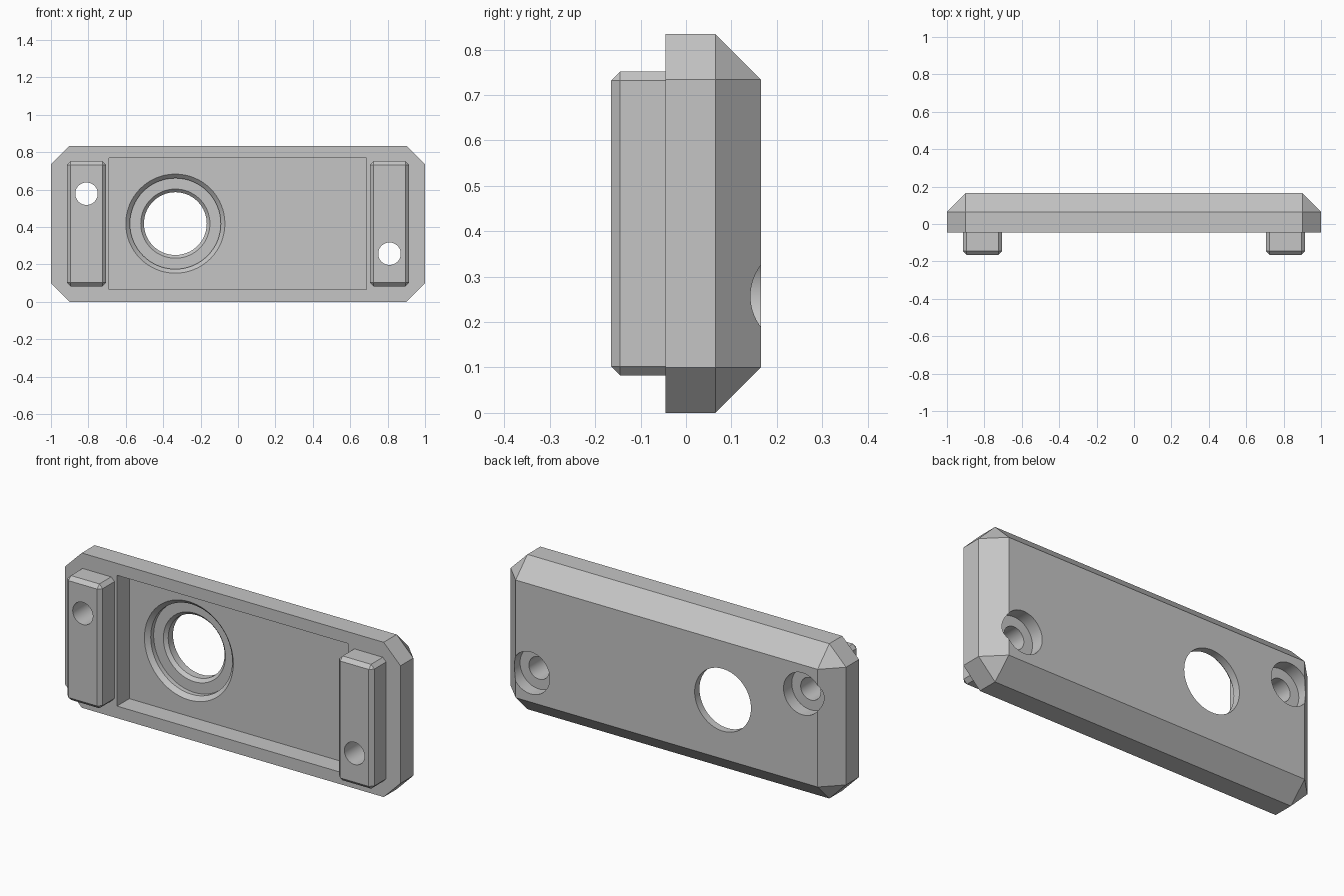
import bpy, bmesh, math

cube = bpy.data.objects.get("Cube")
if cube:
    bpy.data.objects.remove(cube)

grey = bpy.data.materials.new("plain grey")
grey.use_nodes = True
colour = (0.56, 0.56, 0.56, 1)
grey.diffuse_color = colour
grey.node_tree.nodes["Principled BSDF"].inputs["Base Color"].default_value = colour


def add_object(name, bm):
    bmesh.ops.recalc_face_normals(bm, faces=bm.faces)
    mesh = bpy.data.meshes.new(name)
    bm.to_mesh(mesh)
    bm.free()
    mesh.materials.append(grey)
    obj = bpy.data.objects.new(name, mesh)
    bpy.context.collection.objects.link(obj)
    return obj


def chamfered_block(name, cx, cz, half_x, half_z, y_flat, y_shoulder, y_face, cut):
    """Octagonal slab whose far face shrinks to a rectangle, with corner triangles."""
    bm = bmesh.new()
    for sx in (-1, 1):
        for sz in (-1, 1):
            for dx, dz, ys in ((0, cut, (y_flat, y_shoulder)),
                               (cut, 0, (y_flat, y_shoulder)),
                               (cut, cut, (y_face,))):
                for y in ys:
                    bm.verts.new((cx + sx * (half_x - dx), y, cz + sz * (half_z - dz)))
    bmesh.ops.convex_hull(bm, input=bm.verts)
    bmesh.ops.dissolve_limit(bm, angle_limit=0.01, verts=bm.verts, edges=bm.edges)
    return add_object(name, bm)


def box(name, x0, x1, y0, y1, z0, z1):
    bm = bmesh.new()
    bmesh.ops.create_cube(bm, size=1)
    for v in bm.verts:
        v.co = (x1 if v.co.x > 0 else x0, y1 if v.co.y > 0 else y0, z1 if v.co.z > 0 else z0)
    return add_object(name, bm)


def lathe(name, cx, cz, profile, sides=64):
    """Closed turned solid along y from (radius, y) points."""
    bm = bmesh.new()
    rings = []
    for r, y in profile:
        rings.append([bm.verts.new((cx + r * math.cos(i * math.tau / sides), y,
                                    cz + r * math.sin(i * math.tau / sides)))
                      for i in range(sides)])
    for a, b in zip(rings, rings[1:]):
        for i in range(sides):
            j = (i + 1) % sides
            bm.faces.new((a[i], a[j], b[j], b[i]))
    bm.faces.new(rings[0])
    bm.faces.new(rings[-1])
    return add_object(name, bm)


def cut_with(target, cutter):
    mod = target.modifiers.new("cut", 'BOOLEAN')
    mod.operation = 'DIFFERENCE'
    mod.solver = 'EXACT'
    mod.object = cutter
    bpy.context.view_layer.objects.active = target
    bpy.ops.object.modifier_apply(modifier=mod.name)


# Main plate and the two mounting bars on its front
mid = 0.417
plate = chamfered_block("plate", 0, mid, 1.0, mid, -0.045, 0.065, 0.165, 0.1)
right_bar = chamfered_block("right_bar", -0.81, mid, 0.105, 0.335, -0.042, -0.145, -0.165, 0.02)
left_bar = chamfered_block("left_bar", 0.81, mid, 0.105, 0.335, -0.042, -0.145, -0.165, 0.02)

# Front pocket, stepped bore and counterbored screw holes
pocket = box("pocket_cutter", -0.69, 0.687, -0.2, 0.06, 0.065, 0.77)
bore = lathe("bore_cutter", -0.335, 0.418, [
    (0.275, 0.05), (0.243, 0.082), (0.243, 0.107),
    (0.185, 0.107), (0.168, 0.124), (0.168, 0.3)])
screw_profile = [(0.06, -0.3), (0.06, 0.095), (0.113, 0.095), (0.113, 0.3)]
right_screw = lathe("right_screw_cutter", -0.81, 0.578, screw_profile)
left_screw = lathe("left_screw_cutter", 0.81, 0.257, screw_profile)

for cutter in (pocket, bore, right_screw, left_screw):
    cut_with(plate, cutter)
cut_with(right_bar, right_screw)
cut_with(left_bar, left_screw)
for cutter in (pocket, bore, right_screw, left_screw):
    bpy.data.objects.remove(cutter)

# Smooth round walls, crisp edges
for obj in (plate, right_bar, left_bar):
    bpy.ops.object.select_all(action='DESELECT')
    obj.select_set(True)
    bpy.context.view_layer.objects.active = obj
    bpy.ops.object.shade_smooth_by_angle(angle=math.radians(25))
